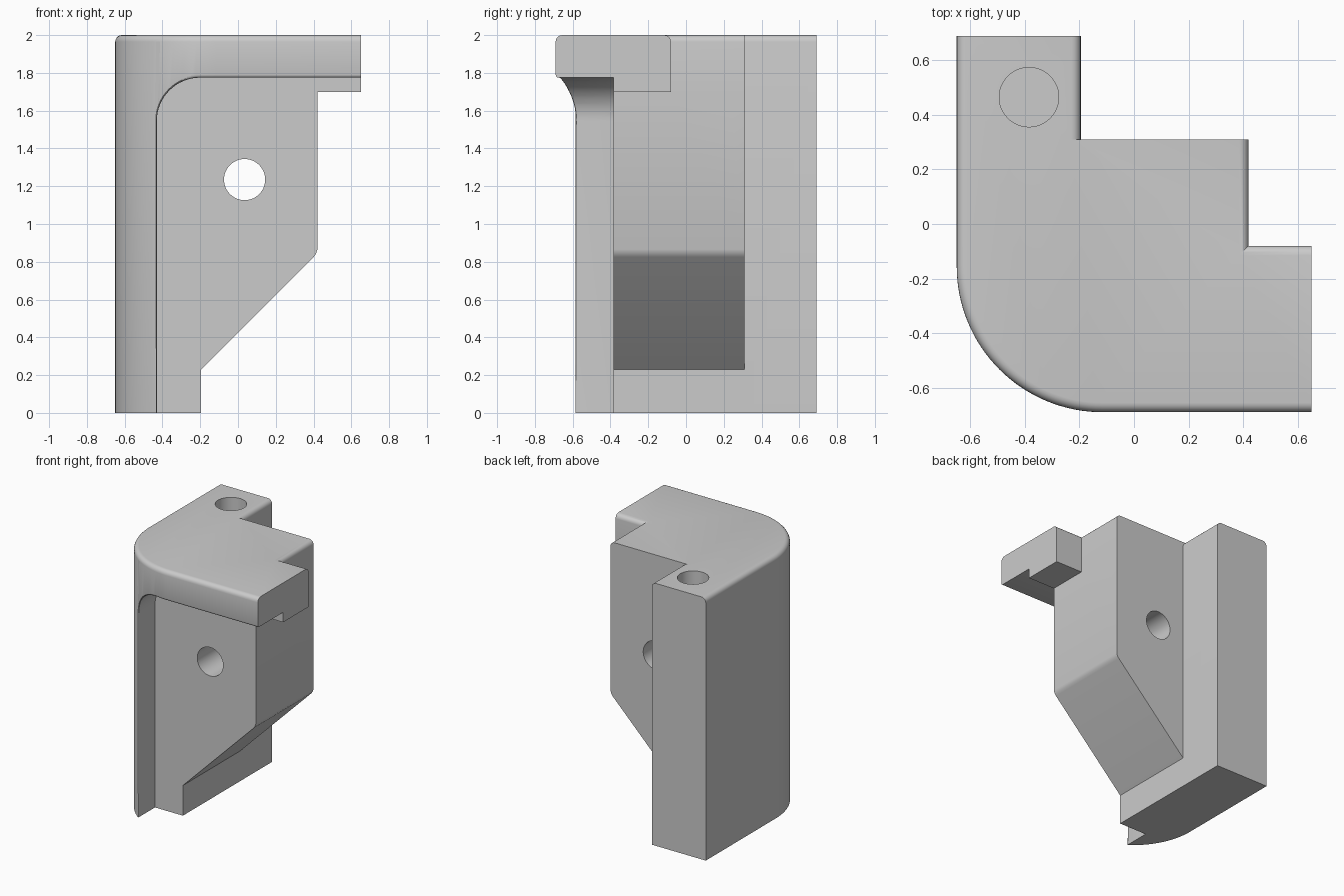
import bpy, bmesh, math
from mathutils import Vector

if "Cube" in bpy.data.objects:
    bpy.data.objects.remove(bpy.data.objects["Cube"])

grey = bpy.data.materials.new("plain grey")
grey.diffuse_color = (0.6, 0.6, 0.6, 1)
grey.use_nodes = True
grey.node_tree.nodes["Principled BSDF"].inputs["Base Color"].default_value = grey.diffuse_color


def arc(cx, cy, r, a0, a1, n):
    """Points on a circular arc, angles in degrees."""
    return [(cx + r * math.cos(math.radians(a0 + (a1 - a0) * i / n)),
             cy + r * math.sin(math.radians(a0 + (a1 - a0) * i / n))) for i in range(n + 1)]


def prism(name, pts, lo, hi, axis):
    """Extrude a closed profile along y (profile in x, z) or z (profile in x, y)."""
    place = (lambda u, v, w: (u, w, v)) if axis == "y" else (lambda u, v, w: (u, v, w))
    bm = bmesh.new()
    face = bm.faces.new([bm.verts.new(place(u, v, lo)) for u, v in pts])
    ext = bmesh.ops.extrude_face_region(bm, geom=[face])
    moved = [g for g in ext["geom"] if isinstance(g, bmesh.types.BMVert)]
    bmesh.ops.translate(bm, verts=moved, vec=Vector(place(0, 0, hi - lo)))
    bmesh.ops.recalc_face_normals(bm, faces=bm.faces)
    me = bpy.data.meshes.new(name)
    bm.to_mesh(me)
    bm.free()
    ob = bpy.data.objects.new(name, me)
    bpy.context.collection.objects.link(ob)
    return ob


def bevel_edges(ob, test, width, segments):
    bm = bmesh.new()
    bm.from_mesh(ob.data)
    edges = [e for e in bm.edges if test(e)]
    bmesh.ops.bevel(bm, geom=edges, offset=width, segments=segments, profile=0.5,
                    affect="EDGES", clamp_overlap=False)
    bm.to_mesh(ob.data)
    bm.free()


# Bracket: full plan outline, with one large rounded corner
R = 0.535
outline = [(-0.65, 0.69)] + arc(-0.65 + R, -0.69 + R, R, 180, 270, 32) + [
    (0.65, -0.69), (0.65, -0.08), (0.42, -0.08), (0.42, 0.31), (-0.195, 0.31), (-0.195, 0.69)]
bracket = prism("bracket", outline, 0, 2, "z")


# Rounded top edges: outer left/front run, and the inner step beside the tab
def rounded_top(e):
    if any(v.co.z < 1.99 for v in e.verts):
        return False
    x, y = (e.verts[0].co.xy + e.verts[1].co.xy) / 2
    outer = x < -0.6 or y < -0.6 or (x < -0.1 and y < -0.1)
    step = (abs(x - 0.42) < 0.01 and y > -0.07) or (x > 0.43 and abs(y + 0.08) < 0.01)
    return outer or step


bevel_edges(bracket, rounded_top, 0.035, 5)

cutters = [
    # front recess with rounded inner corner
    prism("recess_cutter", [(-0.43, -0.1)] + arc(-0.20, 1.545, 0.23, 180, 90, 16)
          + [(0.8, 1.775), (0.8, -0.1)], -0.9, -0.385, "y"),
    # sloped underside and space below the tab
    prism("slope_cutter", [(-0.195, -0.1), (-0.195, 0.23), (0.40, 0.825), (0.413, 0.842),
                           (0.42, 0.865), (0.42, 1.70), (0.8, 1.70), (0.8, -0.1)], -0.9, 0.35, "y"),
    # rounding on the back post's inner top edge
    prism("post_round_cutter", arc(-0.23, 1.965, 0.035, 0, 90, 5)
          + [(-0.23, 2.05), (-0.195, 2.05)], 0.31, 0.8, "y"),
    # cross hole and blind hole in the post
    prism("cross_hole_cutter", arc(0.035, 1.235, 0.109, 0, 352.5, 47), -0.9, 0.9, "y"),
    prism("post_hole_cutter", arc(-0.385, 0.465, 0.109, 0, 352.5, 47), 1.5, 2.2, "z"),
]
bpy.context.view_layer.objects.active = bracket
for c in cutters:
    c.hide_render = True
    mod = bracket.modifiers.new(c.name, "BOOLEAN")
    mod.operation, mod.solver, mod.object = "DIFFERENCE", "EXACT", c
    bpy.ops.object.modifier_apply(modifier=mod.name)
for c in cutters:
    bpy.data.objects.remove(c)


# Softened lip where the recess meets the outer skin
def lip(e):
    if len(e.link_faces) != 2 or e.calc_face_angle(0) < 0.5:
        return False
    m = (e.verts[0].co + e.verts[1].co) / 2
    if m.y > -0.5 or m.z > 1.79 or m.z < 0.01 or m.x > 0.645:
        return False
    return m.x > -0.44


bevel_edges(bracket, lip, 0.015, 3)

bracket.data.materials.clear()
bracket.data.materials.append(grey)
for p in bracket.data.polygons:
    p.material_index = 0
bracket.select_set(True)
bpy.ops.object.shade_smooth_by_angle(angle=math.radians(32))
